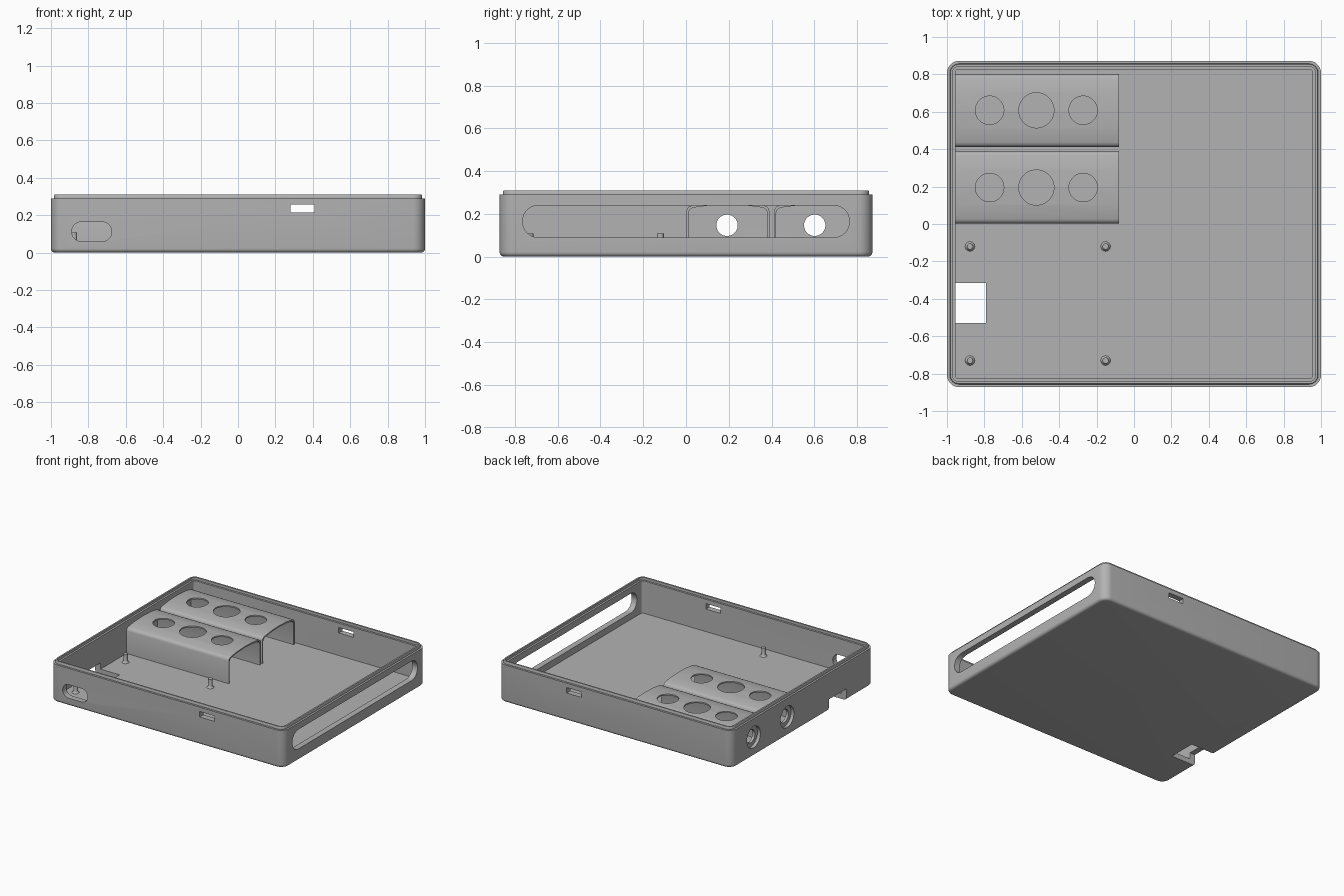
import bpy, bmesh
from math import sin, cos, pi, radians
from mathutils import Matrix, Vector

cube = bpy.data.objects.get("Cube")
if cube:
    bpy.data.objects.remove(cube, do_unlink=True)

grey = bpy.data.materials.new("plain grey")
grey.use_nodes = True
grey.diffuse_color = (0.45, 0.45, 0.45, 1)
grey.node_tree.nodes["Principled BSDF"].inputs["Base Color"].default_value = (0.45, 0.45, 0.45, 1)

HX, HY = 1.0, 0.872      # half sizes of the case
FLOOR = 0.04
WALL = 0.045


def loft(name, rings):
    """Solid skinned through a list of equal-length point rings, capped at both ends."""
    bm = bmesh.new()
    loops = [[bm.verts.new(p) for p in ring] for ring in rings]
    n = len(loops[0])
    for a, b in zip(loops, loops[1:]):
        for i in range(n):
            j = (i + 1) % n
            bm.faces.new((a[i], a[j], b[j], b[i]))
    bm.faces.new(loops[0][::-1])
    bm.faces.new(loops[-1])
    bmesh.ops.recalc_face_normals(bm, faces=bm.faces)
    mesh = bpy.data.meshes.new(name)
    bm.to_mesh(mesh)
    bm.free()
    mesh.materials.append(grey)
    ob = bpy.data.objects.new(name, mesh)
    bpy.context.collection.objects.link(ob)
    return ob


def rounded(hx, hy, r, steps=8):
    """Rounded rectangle outline, centred on the origin."""
    pts = []
    for k, (sx, sy) in enumerate([(1, 1), (-1, 1), (-1, -1), (1, -1)]):
        for i in range(steps + 1):
            a = (k + i / steps) * pi / 2
            pts.append((sx * (hx - r) + r * cos(a), sy * (hy - r) + r * sin(a)))
    return pts


def prism(name, outline, axis, start, end, at=(0, 0, 0)):
    """Extrude a 2D outline along x, y or z."""
    place = {"x": lambda u, v, w: (w, u, v),
             "y": lambda u, v, w: (u, w, v),
             "z": lambda u, v, w: (u, v, w)}[axis]
    c = Vector(at)
    return loft(name, [[Vector(place(u, v, w)) + c for u, v in outline] for w in (start, end)])


def circle(r, n=48):
    return [(r * cos(2 * pi * i / n), r * sin(2 * pi * i / n)) for i in range(n)]


def cut(target, cutters):
    for c in cutters:
        c.hide_render = True
        mod = target.modifiers.new("cut", "BOOLEAN")
        mod.operation = "DIFFERENCE"
        mod.solver = "EXACT"
        mod.object = c
        bpy.context.view_layer.objects.active = target
        bpy.ops.object.modifier_apply(modifier=mod.name)
        bpy.data.objects.remove(c, do_unlink=True)


def smooth(ob):
    bpy.ops.object.select_all(action="DESELECT")
    ob.select_set(True)
    bpy.context.view_layer.objects.active = ob
    bpy.ops.object.shade_smooth_by_angle(angle=radians(32))


# Case tray: rounded bottom edge, raised lip on the rim, hollow inside
R = 0.022
section = [(R * (1 - sin(a)), R * (1 - cos(a))) for a in (i * pi / 12 for i in range(7))]
section += [(0, 0.29), (0.015, 0.29), (0.015, 0.305), (0.018, 0.31), (0.03, 0.31),
            (0.03, 0.29), (WALL, 0.29), (WALL, FLOOR)]
case = loft("case_tray", [
    [(x, y, z) for x, y in rounded(HX - d, HY - d, 0.065 - d)] for d, z in section])

# Openings in the walls and floor
cutters = [
    prism("side_slot", rounded(0.765, 0.075, 0.0749), "x", 0.9, 1.1, (0, 0, 0.165)),
    prism("port_slot", rounded(0.107, 0.052, 0.0519), "y", -1, -0.8, (-0.782, 0, 0.112)),
    prism("cable_notch", rounded(0.105, 0.107, 0.001, 1), "z", -0.1, 0.088, (-0.895, -0.422, 0)),
]
for s in (-1, 1):
    cutters.append(prism("latch_slot", rounded(0.064, 0.021, 0.001, 1), "y",
                         s * 0.8, s * 1.0, (0.346, 0, 0.235)))
for y in (0.192, 0.602):
    cutters.append(prism("jack_hole", circle(0.05), "x", -1.1, -0.9, (0, y, 0.147)))
    cutters.append(prism("jack_recess", circle(0.082), "x", -1.1, -0.975, (0, y, 0.147)))
# the notch is wide enough to break through the left wall
notch_x = [v for v in cutters if v.name.startswith("cable_notch")][0]
notch_x.data.transform(Matrix.Translation((-0.002, 0, 0)))
cut(case, cutters)
smooth(case)


def arch(w, top, drop):
    """Half-round-cornered channel outline, from front foot to back foot."""
    half = [(0, FLOOR - 0.005), (0, top - 0.04), (0.004, top - 0.028),
            (0.012, top - 0.019), (0.025, top - 0.014), (0.1, top - 0.004)]
    half = [(u + drop, v) for u, v in half]
    return half + [(w / 2, top)] + [(w - u, v) for u, v in reversed(half)]


# Two arched button housings fixed to the left wall
for name, y0, w, yc in (("front_housing", 0.002, 0.388, 0.195), ("back_housing", 0.412, 0.39, 0.608)):
    outline = arch(w, 0.254, 0) + arch(w, 0.244, 0.009)[::-1]
    housing = prism(name, outline, "x", -0.958, -0.08, (0, y0, 0))
    cut(housing, [prism("button_hole", circle(r), "z", 0.15, 0.4, (x, yc, 0))
                  for x, r in ((-0.772, 0.076), (-0.522, 0.094), (-0.272, 0.076))])
    smooth(housing)

# Board standoffs with a flared foot
for x in (-0.877, -0.152):
    for y in (-0.12, -0.73):
        post = loft("standoff", [
            [(x + u, y + v, z) for u, v in circle(r, 24)]
            for r, z in ((0.026, FLOOR - 0.005), (0.026, FLOOR), (0.02, 0.046),
                         (0.016, 0.056), (0.016, 0.108))])
        smooth(post)
